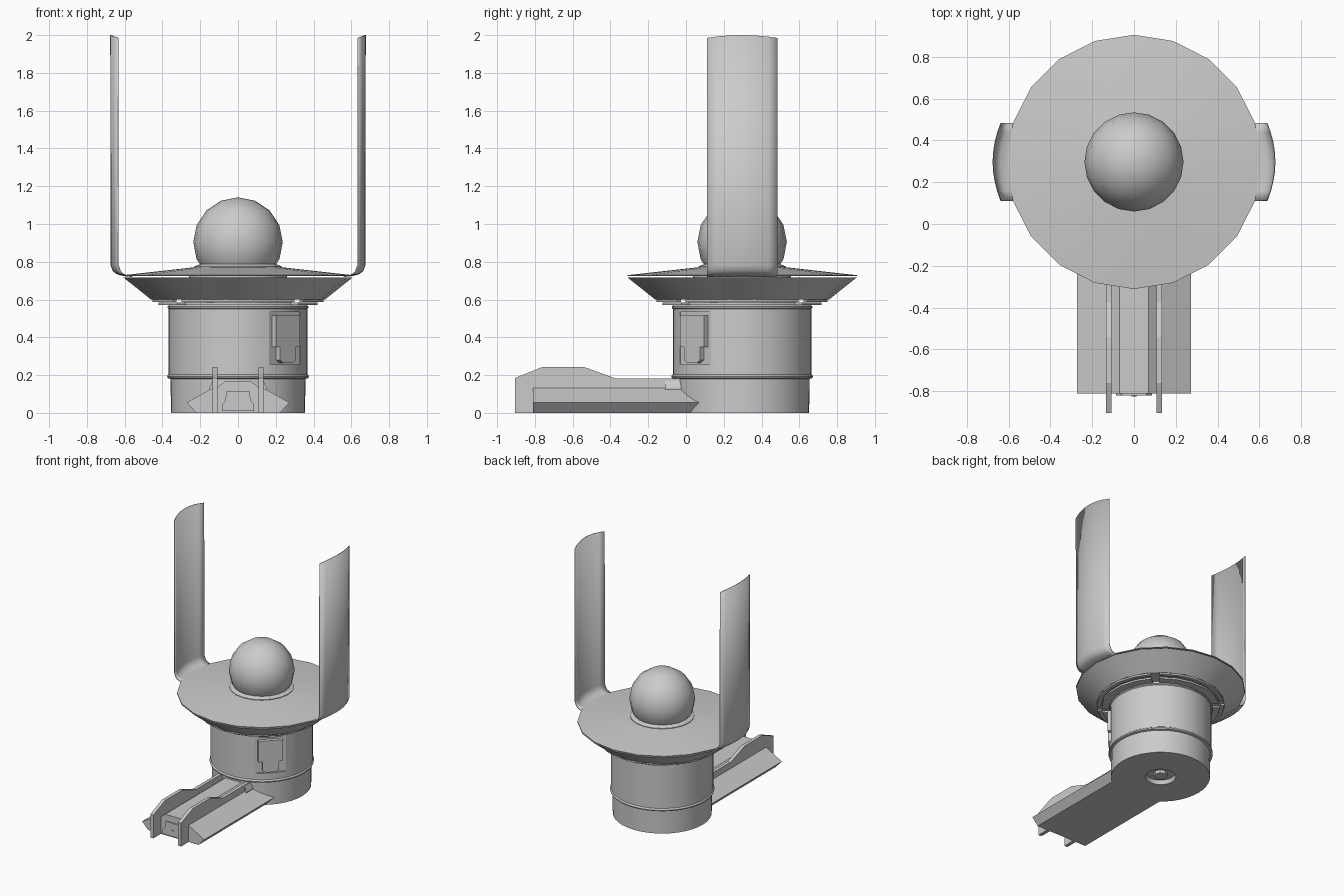
import bpy, bmesh, math
from mathutils import Matrix, Vector

if "Cube" in bpy.data.objects:
    bpy.data.objects.remove(bpy.data.objects["Cube"])

CY = 0.297  # axis of the round body


def finish(name, bm, angle=30):
    bmesh.ops.remove_doubles(bm, verts=bm.verts, dist=1e-5)
    bmesh.ops.recalc_face_normals(bm, faces=bm.faces)
    me = bpy.data.meshes.new(name)
    bm.to_mesh(me)
    bm.free()
    ob = bpy.data.objects.new(name, me)
    bpy.context.collection.objects.link(ob)
    if angle:
        bpy.ops.object.select_all(action='DESELECT')
        bpy.context.view_layer.objects.active = ob
        ob.select_set(True)
        bpy.ops.object.shade_smooth_by_angle(angle=math.radians(angle))
    return ob


def lathe(name, prof, n, closed=False, a0=0.0, sweep=360.0, angle=30):
    """Spin (r, z) points round the body axis; a partial sweep gets end caps."""
    bm = bmesh.new()
    full = sweep >= 360
    rings = []
    for i in range(n if full else n + 1):
        a = math.radians(a0 + sweep * i / n)
        rings.append([bm.verts.new((r * math.sin(a), CY + r * math.cos(a), z)) for r, z in prof])
    m = len(prof)
    for i in range(n):
        A, B = rings[i], rings[(i + 1) % len(rings)]
        for j in range(m if closed else m - 1):
            k = (j + 1) % m
            if prof[j][0] == 0 and prof[k][0] == 0:
                continue
            bm.faces.new((A[j], B[j], B[k], A[k]))
    if not full:
        bm.faces.new(rings[0])
        bm.faces.new(rings[-1])
    bmesh.ops.remove_doubles(bm, verts=bm.verts, dist=1e-5)
    bmesh.ops.dissolve_degenerate(bm, dist=1e-6, edges=bm.edges)
    return finish(name, bm, angle)


def prism(name, outline, depth, mat, angle=0):
    """Extrude a 2D outline along local z, then place it with a matrix."""
    bm = bmesh.new()
    f = bm.faces.new([bm.verts.new((u, v, 0)) for u, v in outline])
    ext = bmesh.ops.extrude_face_region(bm, geom=[f])
    bmesh.ops.translate(bm, vec=(0, 0, depth), verts=[v for v in ext['geom'] if isinstance(v, bmesh.types.BMVert)])
    bm.transform(mat)
    return finish(name, bm, angle)


def frame(u, v, w, origin):
    m = Matrix((u, v, w)).transposed().to_4x4()
    m.translation = Vector(origin)
    return m


def rect(x0, x1, z0, z1):
    return [(x0, z0), (x1, z0), (x1, z1), (x0, z1)]


# Drum body with a seam bead, top rim and a recessed socket underneath
body = lathe("drum_body", [(0, .03), (.1, .03), (.11, 0), (.355, 0), (.357, .18), (.372, .184), (.375, .192),
                           (.372, .2), (.367, .204), (.367, .55), (.372, .556), (.372, .564), (.36, .572), (0, .572)], 40)
lathe("base_plug", [(0, .005), (.05, .005), (.05, .035), (0, .035)], 8)

# Hatch set in a flat recess on the front right of the drum
s = math.sqrt(.5)
out, side, up = Vector((s, -s, 0)), Vector((s, s, 0)), Vector((0, 0, 1))


def hatch_frame(d):
    return frame(side, up, out, Vector((0, CY, 0)) + out * d)


cutter = prism("hatch_cutter", rect(-.115, .115, .255, .535), .1, hatch_frame(.345))
cutter.hide_render = True
cutter.hide_viewport = True
cut = body.modifiers.new("recess", 'BOOLEAN')
cut.object = cutter
cut.solver = 'EXACT'
prism("hatch_cover", [(-.09, .515), (-.09, .35), (-.06, .35), (-.06, .28), (-.035, .265), (.035, .265),
                      (.06, .28), (.06, .35), (.09, .35), (.09, .515)], .034, hatch_frame(.34))

# Neck, support ring plates and dish
lathe("neck", [(0, .565), (.27, .565), (.27, .6), (.26, .61), (.26, .74), (0, .74)], 20)
for i in range(4):
    lathe("support_plate", [(.3, .57), (.425, .57), (.425, .584), (.3, .584)], 5, True, i * 90 + 49, 82)
    lathe("spacer", [(.26, .58), (.33, .58), (.33, .602), (.26, .602)], 3, True, i * 90 + 30, 30)
    lathe("dish_foot", [(.43, .588), (.457, .588), (.457, .602), (.43, .602)], 5, True, i * 90 + 49, 82)
lathe("dish_bowl", [(.2, .6), (.46, .6), (.607, .717), (.2, .717)], 20, True)
lathe("dish_cover", [(.2, .772), (.25, .769), (.608, .729), (.608, .724), (.2, .724)], 20, True)

# Ball on a collar
lathe("ball_collar", [(.2, .76), (.232, .76), (.232, .775), (.195, .79)], 20, True)
R = .237
lathe("ball", [(R * math.sin(t), .904 + R * math.cos(t) if i else .904 + R) for i, t in
               enumerate(math.radians(22.5 * k) if k else 0.0 for k in range(7))] + [(0, .75)], 20)

# Tall curved side panels with a flared foot
path = [(.56, .722), (.605, .727), (.64, .736), (.661, .752), (.672, .782), (.674, 2.0)]
for sx, label in ((1, "right_panel"), (-1, "left_panel")):
    bm = bmesh.new()
    cols = []
    for i in range(9):
        t = i / 4 - 1
        cols.append([bm.verts.new((sx * (x - .038 * t * t * min(1, max(0, (x - .56) / .1))), CY + .186 * t,
                                   z - (.015 * t * t if z > 1 else 0))) for x, z in path])
    for a, b in zip(cols, cols[1:]):
        for j in range(len(path) - 1):
            bm.faces.new((a[j], b[j], b[j + 1], a[j + 1]))
    panel = finish(label, bm, 40)
    th = panel.modifiers.new("thickness", 'SOLIDIFY')
    th.thickness = .005
    th.offset = 0

# Front ramp: side rails, sloped wings, centre spine
rail = [(-.905, 0), (-.905, .185), (-.76, .243), (-.54, .243), (-.375, .183), (.05, .183), (.05, 0)]
for sx, label in ((1, "right"), (-1, "left")):
    prism(label + "_rail", rail, .027, frame((0, 1, 0), (0, 0, 1), (1, 0, 0), (sx * .121 - .0135, 0, 0)))
    to_y = frame((sx, 0, 0), (0, 0, 1), (0, 1, 0), (0, -.81, 0))
    prism(label + "_wing", [(.11, 0), (.222, 0), (.272, .055), (.134, .132), (.11, .132)], .95, to_y)
    prism(label + "_wing_step", [(.11, .1), (.15, .1), (.15, .135), (.134, .172), (.11, .172)], .2,
          frame((sx, 0, 0), (0, 0, 1), (0, 1, 0), (0, -.11, 0)))
spine = [(-.11, 0), (.11, 0), (.11, .135), (.07, .165), (-.07, .165), (-.11, .135)]
face_y = frame((1, 0, 0), (0, 0, 1), (0, 1, 0), (0, -.81, 0))
prism("centre_spine", spine, .95, face_y)

# End socket on the nose of the spine
face_y.translation.y = -.82
prism("end_socket", [(-.085, .01), (.085, .01), (.085, .045), (.068, .065), (.06, .115), (-.06, .115),
                     (-.068, .065), (-.085, .045)], .02, face_y)
face_y.translation.y = -.824
prism("socket_stud", [(.012 * math.cos(k * math.pi / 4), .05 + .012 * math.sin(k * math.pi / 4))
                      for k in range(8)], .01, face_y)
